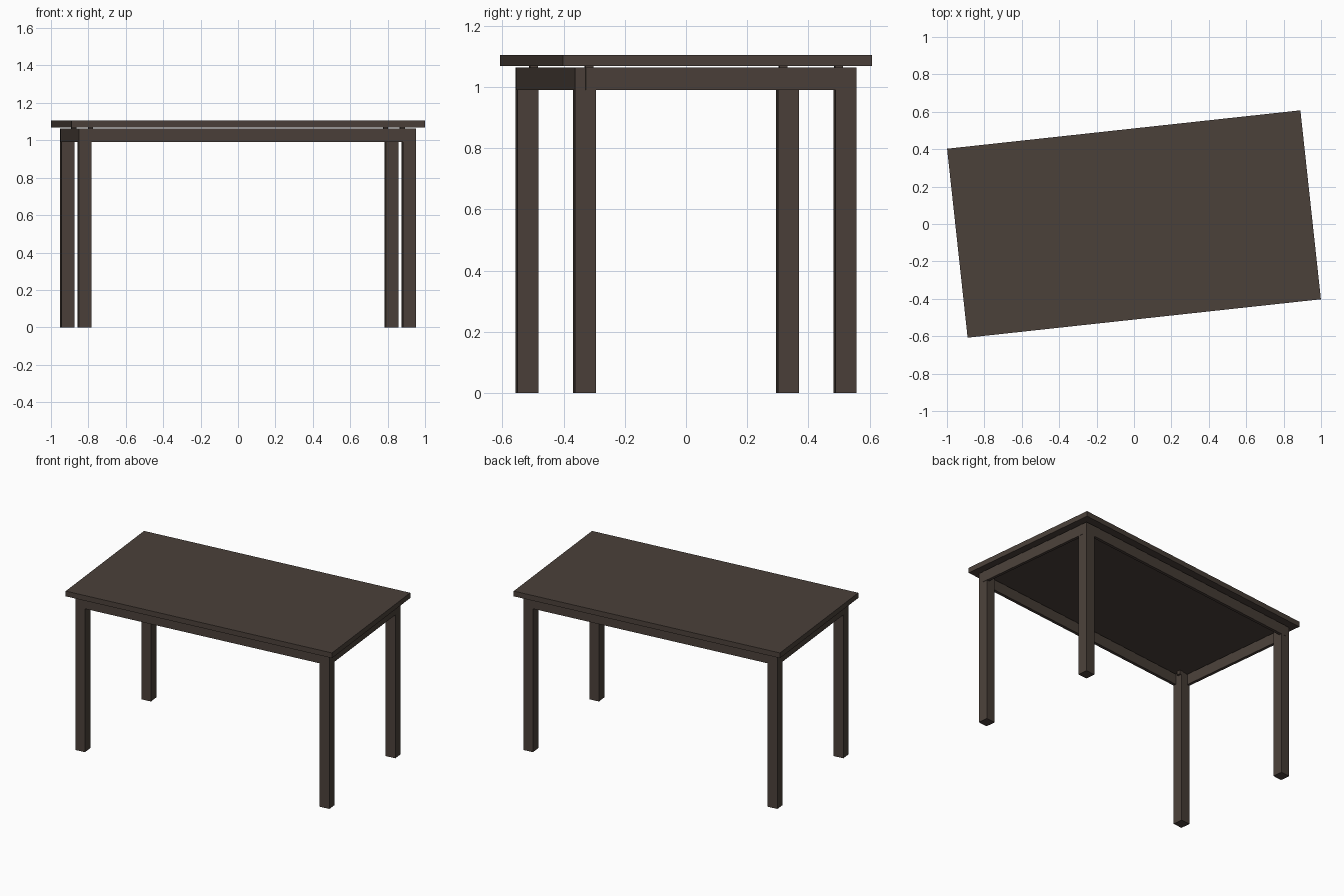
import bpy
import math
from mathutils import Matrix

if "Cube" in bpy.data.objects:
    bpy.data.objects.remove(bpy.data.objects["Cube"])

ROT = Matrix.Rotation(math.radians(6.2), 4, 'Z')  # whole table is turned slightly

wood = bpy.data.materials.new("dark_brown_wood")
wood.diffuse_color = (0.070, 0.052, 0.042, 1.0)
wood.use_nodes = True
wood.node_tree.nodes["Principled BSDF"].inputs["Base Color"].default_value = wood.diffuse_color


def box(name, x, y, z0, z1, sx, sy):
    """Box with centre x, y, size sx, sy and height range z0..z1, in table axes."""
    bpy.ops.mesh.primitive_cube_add(size=1)
    ob = bpy.context.object
    ob.name = name
    ob.data.transform(ROT @ Matrix.Translation((x, y, (z0 + z1) / 2))
                      @ Matrix.Diagonal((sx, sy, z1 - z0, 1)))
    ob.data.materials.append(wood)
    return ob


LX, LY, LEG = 0.872, 0.428, 0.069   # leg centres and thickness
OX, OY = LX + LEG / 2, LY + LEG / 2  # outer faces of the frame
APRON = 0.02
Z0, Z1, ZT = 0.99, 1.063, 1.069

# Table top
box("table_top", 0, 0, ZT, 1.105, 1.90, 1.016)

# Legs, each with a small spacer that carries the top
for sx, nx in ((-1, "left"), (1, "right")):
    for sy, ny in ((-1, "front"), (1, "back")):
        box(f"{ny}_{nx}_leg", sx * LX, sy * LY, 0, Z1, LEG, LEG)
        box(f"{ny}_{nx}_spacer", sx * 0.838, sy * 0.41, Z1 - 0.02, ZT, 0.026, 0.026)

# Aprons, flush with the outer leg faces and running between leg centres
E = 0.001
for s, n in ((-1, "front"), (1, "back")):
    box(f"{n}_apron", 0, s * (OY + E - APRON / 2), Z0, Z1, 2 * LX, APRON)
for s, n in ((-1, "left"), (1, "right")):
    box(f"{n}_apron", s * (OX + E - APRON / 2), 0, Z0, Z1, APRON, 2 * LY)
